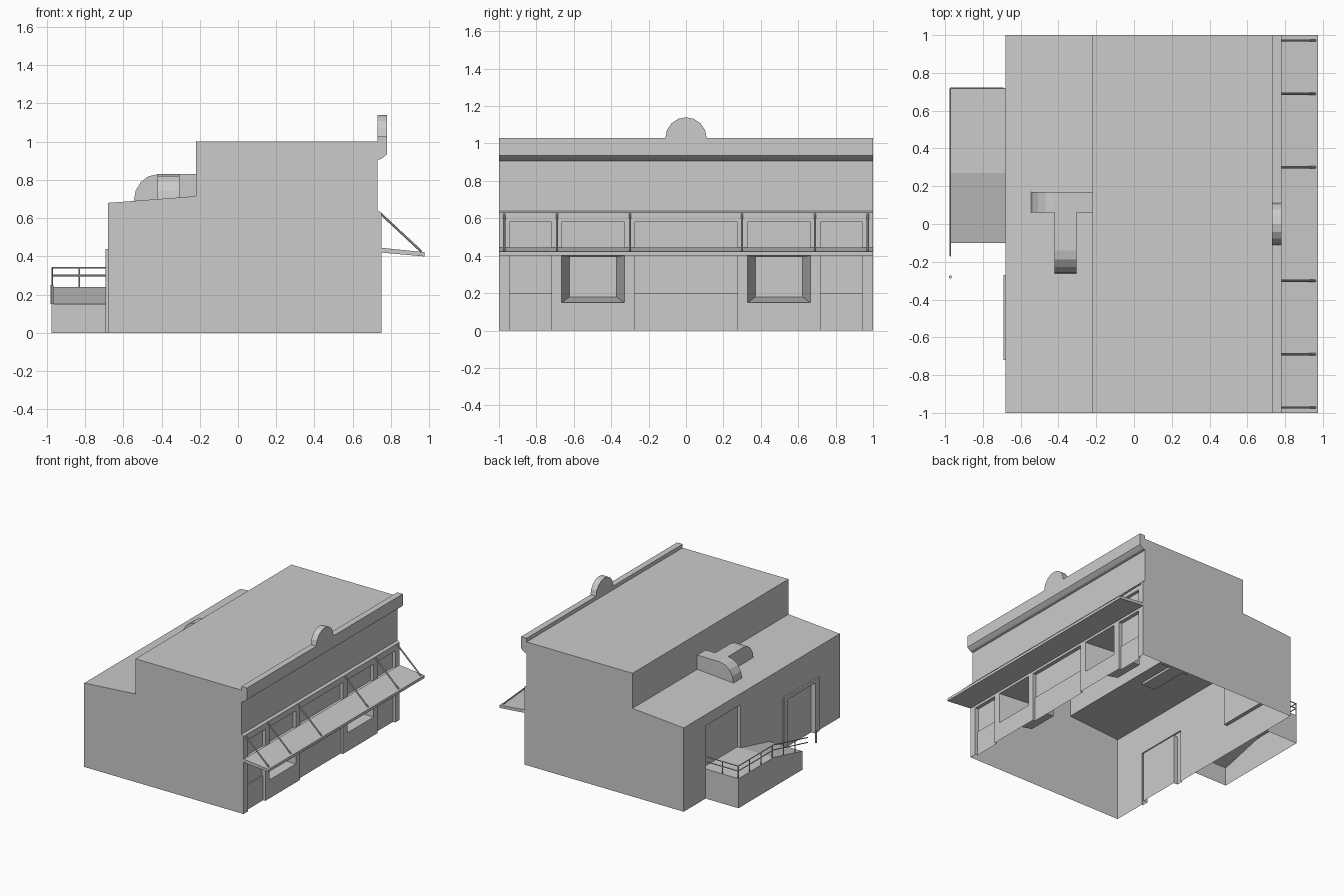
import bpy, bmesh, math
from mathutils import Vector

cube = bpy.data.objects.get("Cube")
if cube:
    bpy.data.objects.remove(cube, do_unlink=True)

GREY = (0.6, 0.6, 0.6, 1)
grey = bpy.data.materials.new("plain grey")
grey.use_nodes = True
grey.diffuse_color = GREY
grey.node_tree.nodes["Principled BSDF"].inputs["Base Color"].default_value = GREY


def finish(name, bm, facing=None):
    """Weld, orient the faces and link the object."""
    bmesh.ops.remove_doubles(bm, verts=bm.verts, dist=0.0002)
    bmesh.ops.recalc_face_normals(bm, faces=bm.faces)
    if facing:
        bm.normal_update()
        if sum(f.normal.x * f.calc_area() for f in bm.faces) * facing < 0:
            bmesh.ops.reverse_faces(bm, faces=bm.faces)
    mesh = bpy.data.meshes.new(name)
    bm.to_mesh(mesh)
    bm.free()
    mesh.materials.append(grey)
    obj = bpy.data.objects.new(name, mesh)
    bpy.context.collection.objects.link(obj)
    return obj


def prism(name, pts, axis, lo, hi, skip=()):
    """Extrude a (x,z) profile along y, or a (y,z) profile along x; skip lists open edges."""
    bm = bmesh.new()
    place = (lambda p, t: (p[0], t, p[1])) if axis == "y" else (lambda p, t: (t, p[0], p[1]))
    a = [bm.verts.new(place(p, lo)) for p in pts]
    b = [bm.verts.new(place(p, hi)) for p in pts]
    bm.faces.new(a)
    bm.faces.new(b[::-1])
    n = len(pts)
    for i in range(n):
        if i not in skip:
            j = (i + 1) % n
            bm.faces.new((a[j], a[i], b[i], b[j]))
    return finish(name, bm)


def relief(name, ys, zs, depth, facing):
    """Stepped wall: each grid cell sits at depth(y, z), None leaves a hole."""
    bm = bmesh.new()
    quad = lambda *c: bm.faces.new([bm.verts.new(v) for v in c])
    grid = [[depth((y0 + y1) / 2, (z0 + z1) / 2) for z0, z1 in zip(zs, zs[1:])]
            for y0, y1 in zip(ys, ys[1:])]
    for i, column in enumerate(grid):
        for k, x in enumerate(column):
            if x is None:
                continue
            y0, y1, z0, z1 = ys[i], ys[i + 1], zs[k], zs[k + 1]
            quad((x, y0, z0), (x, y1, z0), (x, y1, z1), (x, y0, z1))
            side = grid[i + 1][k] if i + 1 < len(grid) else None
            if side is not None and side != x:
                quad((x, y1, z0), (side, y1, z0), (side, y1, z1), (x, y1, z1))
            above = column[k + 1] if k + 1 < len(column) else None
            if above is not None and above != x:
                quad((x, y0, z1), (x, y1, z1), (above, y1, z1), (above, y0, z1))
    return finish(name, bm, facing)


def rod(name, p, q, radius):
    p, q = Vector(p), Vector(q)
    bm = bmesh.new()
    bmesh.ops.create_cone(bm, cap_ends=True, segments=8, radius1=radius, radius2=radius,
                          depth=(q - p).length)
    turn = (q - p).to_track_quat("Z", "Y").to_matrix()
    for v in bm.verts:
        v.co = turn @ v.co + (p + q) / 2
    return finish(name, bm)


# Building shell: roofs, cornice and side walls, open underneath
shell = [(-0.68, 0), (0.75, 0), (0.75, 0.63), (0.73, 0.64), (0.73, 0.905), (0.75, 0.91),
         (0.765, 0.922), (0.78, 0.935), (0.78, 1.03), (0.73, 1.03), (0.73, 1.0),
         (-0.22, 1.0), (-0.22, 0.715), (-0.68, 0.68)]
prism("building_shell", shell, "y", -1, 1, skip=(0, 1, len(shell) - 1))


# Shop front with recessed panels, upper lights and window holes
def front_depth(y, z):
    y = abs(y)
    window_bay = 0.33 < y < 0.665
    panel = y < 0.275 or 0.72 < y < 0.945
    if window_bay and 0.15 < z < 0.4:
        return None
    if panel and z < 0.2:
        return 0.73
    if panel and z < 0.4:
        return 0.72
    if (panel or window_bay) and 0.44 < z < 0.58:
        return 0.725
    return 0.75


half = [0.275, 0.33, 0.665, 0.72, 0.945, 1]
relief("shop_front", [-y for y in reversed(half)] + half,
       [0, 0.15, 0.2, 0.4, 0.44, 0.58, 0.63], front_depth, 1)

# Splayed display windows
for side, label in ((-1, "right"), (1, "left")):
    bm = bmesh.new()
    rings = []
    for x, w, z0, z1 in ((0.75, 0.1675, 0.15, 0.4), (0.47, 0.125, 0.18, 0.393)):
        c = side * 0.4975
        rings.append([bm.verts.new(v) for v in
                      ((x, c - w, z0), (x, c + w, z0), (x, c + w, z1), (x, c - w, z1))])
    for i in range(4):
        j = (i + 1) % 4
        bm.faces.new((rings[0][i], rings[0][j], rings[1][j], rings[1][i]))
    bm.faces.new(rings[1])
    finish("display_window_" + label, bm, 1)


# Rear wall with a framed ground door and a raised loading door
def rear_depth(y, z):
    if 0.27 < y < 0.72 and 0.24 < z < 0.59:
        return -0.65
    if -0.72 < y < -0.27 and z < 0.44:
        return -0.655 if -0.67 < y < -0.32 and z < 0.41 else -0.692
    return -0.68


relief("rear_wall", [-1, -0.72, -0.67, -0.32, -0.27, 0.27, 0.72, 1],
       [0, 0.24, 0.41, 0.44, 0.59, 0.68], rear_depth, -1)

# Parapet crest
crest = [(0.11 * math.cos(math.pi * i / 8), 1.03 + 0.11 * math.sin(math.pi * i / 8))
         for i in range(9)]
prism("parapet_crest", crest, "x", 0.73, 0.78)

# Awning and its stays
prism("awning", [(0.75, 0.42), (0.975, 0.4), (0.975, 0.422), (0.75, 0.445)], "y", -1, 1)
for y in (0.3, 0.69, 0.972):
    for s in (-1, 1):
        rod("awning_stay", (0.745, s * y, 0.625), (0.96, s * y, 0.425), 0.006)


# Roof duct: two arms that bend down to the roof
def duct_arm(start, bend, tip):
    arc = [(bend + (tip - bend) * math.sin(a), 0.69 + 0.14 * math.cos(a))
           for a in (math.pi * i / 8 for i in range(5))]
    return [(start, 0.69), (start, 0.83)] + arc


prism("roof_duct_main", duct_arm(-0.22, -0.42, -0.545), "y", 0.06, 0.17)
prism("roof_duct_branch", duct_arm(0.06, -0.14, -0.265), "x", -0.42, -0.305)

# Loading platform with ramp, open underneath
prism("loading_ramp", [(-0.1, 0), (0.72, 0), (0.72, 0.24), (0.27, 0.24), (-0.1, 0.15)],
      "x", -0.975, -0.68, skip=(0,))


# Railings follow the platform and slope of the ramp
def floor_z(y):
    return 0.24 - max(0, 0.27 - y) * 0.243


EDGE, BACK = -0.972, 0.718
for rise in (0.06, 0.1):
    path = [(-0.69, BACK), (EDGE, BACK), (EDGE, 0.27), (EDGE, -0.17)]
    path = [(x, y, floor_z(y) + rise) for x, y in path]
    for p, q in zip(path, path[1:]):
        rod("handrail", p, q, 0.004)
posts = [(-0.83, BACK)] + [(EDGE, BACK - 0.145 * i) for i in range(6)]
for x, y in posts:
    rod("rail_post", (x, y, floor_z(y) - 0.005), (x, y, floor_z(y) + 0.1), 0.004)
rod("ramp_end_post", (EDGE, -0.28, 0.15), (EDGE, -0.28, 0.25), 0.008)
